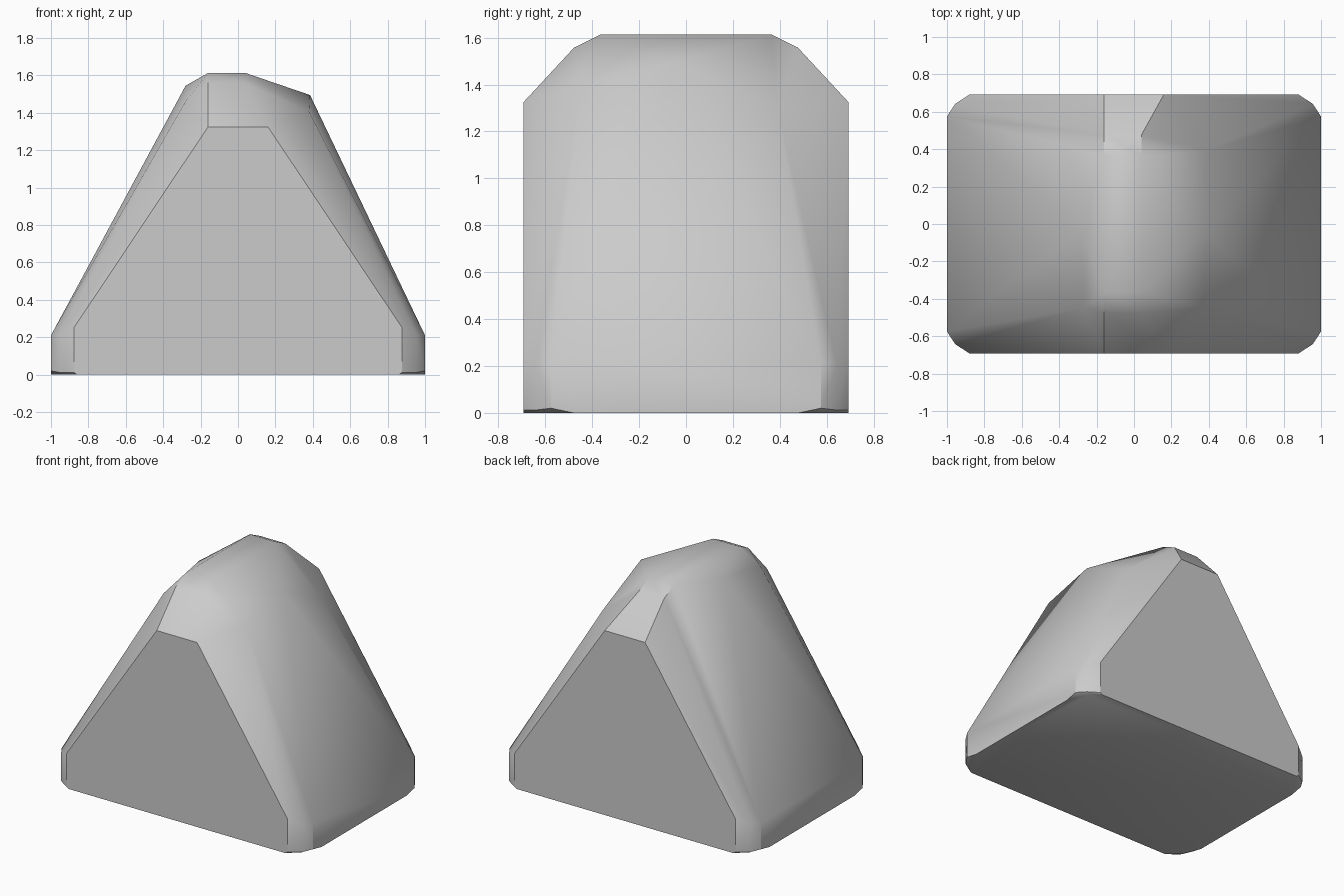
import bpy, bmesh, math

default_cube = bpy.data.objects.get("Cube")
if default_cube:
    bpy.data.objects.remove(default_cube, do_unlink=True)

stone = bpy.data.materials.new("light_grey_stone")
stone.use_nodes = True
colour = (0.6, 0.6, 0.6, 1)
stone.diffuse_color = colour
stone.node_tree.nodes["Principled BSDF"].inputs["Base Color"].default_value = colour

# Symmetric base: end walls, rounded corners and side skirts
depth = 0.693
points = []
for sx in (-1, 1):
    for sy in (-1, 1):
        points += [(sx * x, sy * y, z) for x, y, z in (
            (0.86, depth, 0), (0.878, depth, 0.012), (0.878, depth, 0.25),
            (0.16, depth, 1.325),
            (0.94, 0.625, 0), (0.955, 0.643, 0.012), (0.955, 0.643, 0.21),
            (1, 0.48, 0), (1, 0.575, 0.02), (1, 0.575, 0.21))]

# Flat crest with a bevel at both ends
for x in (-0.16, 0.04):
    for sy in (-1, 1):
        points += [(x, sy * 0.365, 1.613), (x, sy * 0.477, 1.558)]

# Uneven shoulders on either side of the crest
points += [(-0.28, -0.04, 1.545), (-0.275, -0.45, 1.47),
           (0.385, -0.04, 1.495), (0.38, -0.45, 1.405), (0.385, 0.39, 1.30)]

# Wrap the corner points in a tight skin
bm = bmesh.new()
for p in points:
    bm.verts.new(p)
result = bmesh.ops.convex_hull(bm, input=bm.verts)
unused = {g for g in result["geom_interior"] + result["geom_unused"]
          if isinstance(g, bmesh.types.BMVert)}
bmesh.ops.delete(bm, geom=list(unused), context='VERTS')
bmesh.ops.dissolve_limit(bm, angle_limit=math.radians(0.5),
                         verts=bm.verts, edges=bm.edges)
bmesh.ops.recalc_face_normals(bm, faces=bm.faces)

mesh = bpy.data.meshes.new("rock_wedge")
bm.to_mesh(mesh)
bm.free()
mesh.materials.append(stone)
rock = bpy.data.objects.new("rock_wedge", mesh)
bpy.context.collection.objects.link(rock)

# Soft facets, crisp end walls
bpy.ops.object.select_all(action='DESELECT')
rock.select_set(True)
bpy.context.view_layer.objects.active = rock
bpy.ops.object.shade_smooth_by_angle(angle=math.radians(30))
